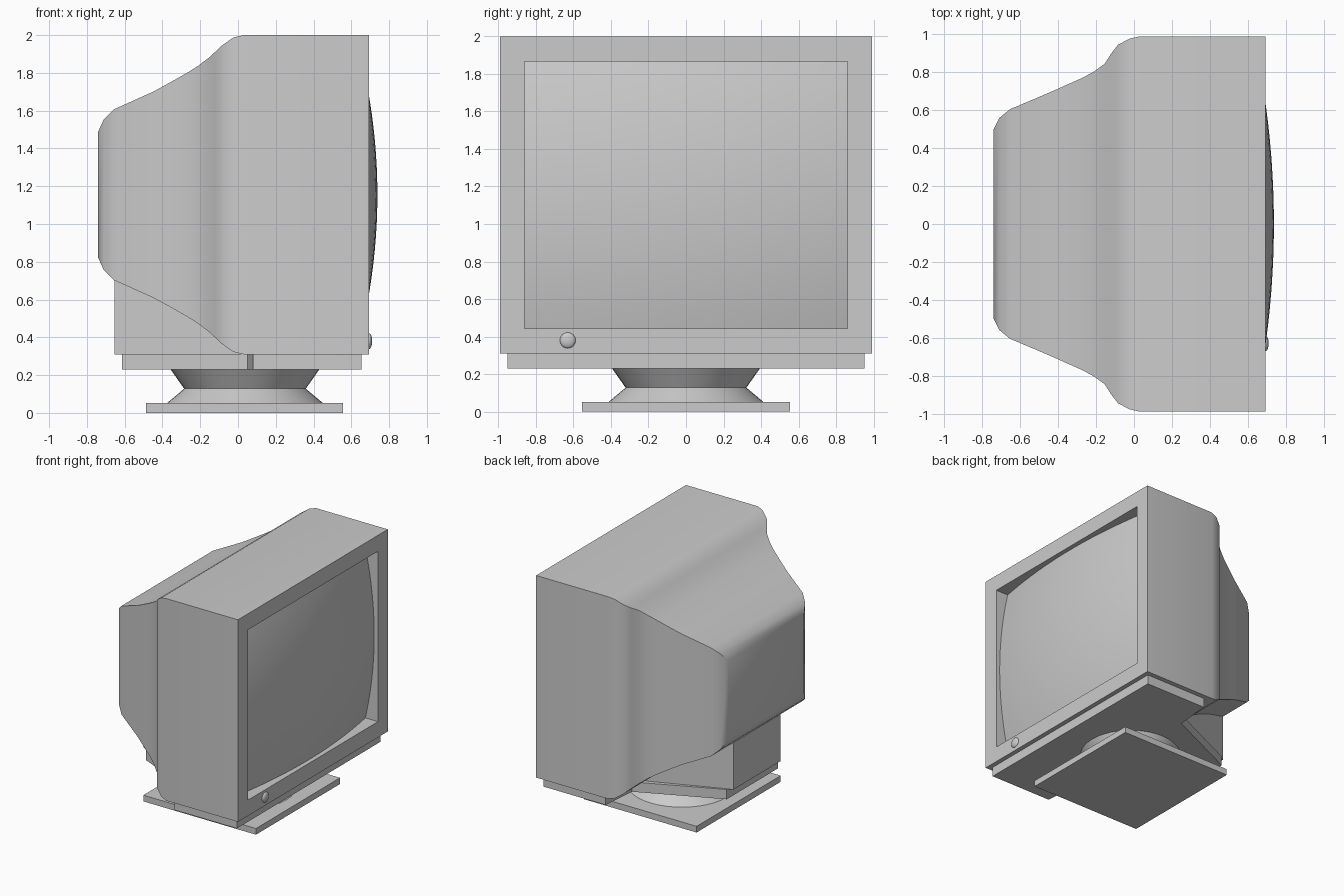
import bpy, bmesh, math
from mathutils import Matrix

if "Cube" in bpy.data.objects:
    bpy.data.objects.remove(bpy.data.objects["Cube"])


def make(name, verts, faces, smooth=None):
    me = bpy.data.meshes.new(name)
    bm = bmesh.new()
    vs = [bm.verts.new(v) for v in verts]
    for f in faces:
        bm.faces.new([vs[i] for i in f])
    bmesh.ops.recalc_face_normals(bm, faces=bm.faces)
    bm.to_mesh(me)
    bm.free()
    ob = bpy.data.objects.new(name, me)
    bpy.context.collection.objects.link(ob)
    if smooth:
        bpy.ops.object.select_all(action='DESELECT')
        bpy.context.view_layer.objects.active = ob
        ob.select_set(True)
        bpy.ops.object.shade_smooth_by_angle(angle=math.radians(smooth))
    return ob


def loft(name, rings, smooth=None, cap_start=True, cap_end=True):
    n = len(rings[0])
    verts = [v for r in rings for v in r]
    faces = [(k * n + i, k * n + (i + 1) % n, (k + 1) * n + (i + 1) % n, (k + 1) * n + i)
             for k in range(len(rings) - 1) for i in range(n)]
    if cap_start:
        faces.append(tuple(range(n)))
    if cap_end:
        faces.append(tuple(range(len(verts) - n, len(verts))))
    return make(name, verts, faces, smooth)


def prism(name, half, z0, z1):
    # half outline (x, y > 0), mirrored across y
    outline = half + [(x, -y) for x, y in reversed(half)]
    return loft(name, [[(x, y, z) for x, y in outline] for z in (z0, z1)])


def rect(x, hy, hz, zc=1.155):
    return [(x, -hy, zc - hz), (x, hy, zc - hz), (x, hy, zc + hz), (x, -hy, zc + hz)]


# Casing: rectangular sections (x, half width, half height), front recess to back
OPEN_Y, OPEN_Z = 0.86, 0.712
sections = [(0.56, OPEN_Y, OPEN_Z), (0.693, OPEN_Y, OPEN_Z), (0.693, 0.99, 0.845),
            (0.03, 0.99, 0.845), (-0.025, 0.977, 0.832), (-0.085, 0.945, 0.79),
            (-0.12, 0.90, 0.757), (-0.155, 0.845, 0.725), (-0.21, 0.805, 0.683),
            (-0.27, 0.772, 0.645), (-0.36, 0.732, 0.594), (-0.45, 0.692, 0.545),
            (-0.655, 0.605, 0.453), (-0.71, 0.56, 0.40), (-0.742, 0.497, 0.33)]
loft("casing", [rect(x, y, z, 1.155 if i > 1 else 1.154)
                for i, (x, y, z) in enumerate(sections)], 35, cap_start=False)

# Bulging screen set into the recess
N = 20
verts, faces = [], []
for i in range(N + 1):
    for j in range(N + 1):
        u, v = 2 * i / N - 1, 2 * j / N - 1
        verts.append((0.738 - 0.08 * u * u - 0.082 * v * v, OPEN_Y * u, 1.154 + OPEN_Z * v))
for i in range(N):
    for j in range(N):
        a = i * (N + 1) + j
        faces.append((a, a + N + 1, a + N + 2, a + 1))
screen = make("screen", verts, faces, 35)
if screen.data.polygons[0].normal.x < 0:
    screen.data.flip_normals()

# Power knob
bpy.ops.mesh.primitive_uv_sphere_add(segments=20, ring_count=12, radius=0.042,
                                     location=(0.693, -0.63, 0.38))
knob = bpy.context.object
knob.name = "power_knob"
knob.data.transform(Matrix.Diagonal((0.42, 1, 1, 1)))
bpy.ops.object.shade_smooth()

# Tapered block under the back and stepped tray below the casing
prism("rear_block", [(0.08, 0.61), (-0.655, 0.31)], 0.31, 0.715)
prism("bottom_tray", [(0.655, 0.95), (0.08, 0.95), (0.05, 0.64), (-0.615, 0.34)], 0.23, 0.312)

# Swivel neck and foot plate
SEG = 40
loft("swivel_neck", [[(0.037 + r * math.cos(2 * math.pi * i / SEG),
                       r * math.sin(2 * math.pi * i / SEG), z) for i in range(SEG)]
                     for r, z in ((0.415, 0.05), (0.322, 0.128), (0.395, 0.232))], 35)
prism("foot_plate", [(0.555, 0.555), (-0.487, 0.555)], 0.0, 0.052)
